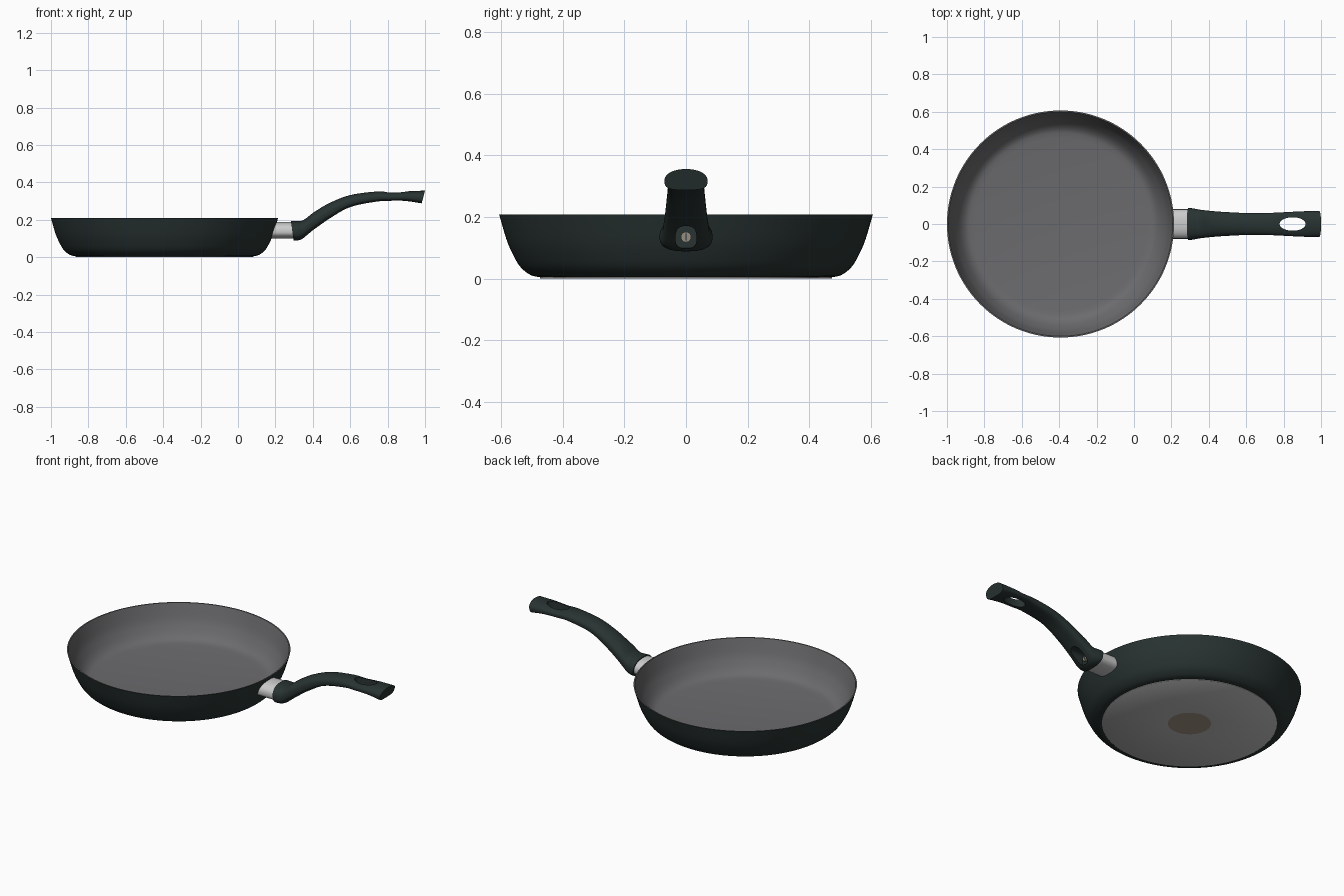
import bpy, bmesh, math

if "Cube" in bpy.data.objects:
    bpy.data.objects.remove(bpy.data.objects["Cube"])

CX, SEG = -0.393, 128          # pan centre and lathe resolution


def material(name, rgb):
    m = bpy.data.materials.new(name)
    m.diffuse_color = (*rgb, 1)
    m.use_nodes = True
    m.node_tree.nodes["Principled BSDF"].inputs["Base Color"].default_value = m.diffuse_color
    return m


DARK = material("dark green black", (0.021, 0.033, 0.031))
GREY = material("coating grey", (0.148, 0.145, 0.152))
BASE = material("base grey", (0.53, 0.53, 0.53))
BROWN = material("base centre brown", (0.38, 0.30, 0.24))
STEEL = material("steel", (0.60, 0.60, 0.60))
SCREW = material("screw metal", (0.30, 0.27, 0.22))


def finish(name, bm, mats):
    bmesh.ops.recalc_face_normals(bm, faces=bm.faces)
    me = bpy.data.meshes.new(name)
    bm.to_mesh(me)
    bm.free()
    ob = bpy.data.objects.new(name, me)
    bpy.context.collection.objects.link(ob)
    for m in mats:
        me.materials.append(m)
    return ob


def smooth(ob, angle=35):
    bpy.ops.object.select_all(action='DESELECT')
    ob.select_set(True)
    bpy.context.view_layer.objects.active = ob
    bpy.ops.object.shade_smooth_by_angle(angle=math.radians(angle))


def spline(pts, steps):
    """Catmull-Rom through points of any dimension."""
    out = []
    for i in range(len(pts) - 1):
        a, b, c, d = (pts[max(i - 1, 0)], pts[i], pts[i + 1], pts[min(i + 2, len(pts) - 1)])
        for k in range(steps):
            t = k / steps
            out.append(tuple(0.5 * (2 * q + (r - p) * t + (2 * p - 5 * q + 4 * r - s) * t * t
                                    + (3 * q - p - 3 * r + s) * t ** 3)
                             for p, q, r, s in zip(a, b, c, d)))
    return out + [tuple(pts[-1])]


def lathe(name, profile, mats, rule):
    """Revolve (radius, z) points about the pan axis; rule gives material per segment."""
    bm = bmesh.new()
    rings = []
    for r, z in profile:
        n = 1 if r < 1e-6 else SEG
        rings.append([bm.verts.new((CX + r * math.cos(2 * math.pi * i / SEG),
                                    r * math.sin(2 * math.pi * i / SEG), z)) for i in range(n)])
    for s, (a, b) in enumerate(zip(rings, rings[1:])):
        for i in range(SEG):
            j = (i + 1) % SEG
            vs = [a[i % len(a)], a[j % len(a)], b[j % len(b)], b[i % len(b)]]
            f = bm.faces.new(list(dict.fromkeys(vs)))
            f.material_index = rule(s)
    ob = finish(name, bm, mats)
    smooth(ob)
    return ob


def loft(name, rings, mat, caps=True):
    bm = bmesh.new()
    vr = [[bm.verts.new(p) for p in ring] for ring in rings]
    n = len(vr[0])
    for a, b in zip(vr, vr[1:]):
        for i in range(n):
            j = (i + 1) % n
            bm.faces.new((a[i], a[j], b[j], b[i]))
    if caps:
        bm.faces.new(vr[0])
        bm.faces.new(vr[-1])
    return finish(name, bm, [mat])


def superoval(w, h_up, h_dn, e_up=1.0, e_dn=1.0, n=48):
    """Cross-section (y, z) with separately shaped upper and lower halves."""
    pts = []
    for i in range(n):
        t = 2 * math.pi * i / n
        c, s = math.cos(t), math.sin(t)
        e, h = (e_up, h_up) if s >= 0 else (e_dn, h_dn)
        pts.append((w * math.copysign(abs(c) ** e, c), h * math.copysign(abs(s) ** e, s)))
    return pts


def cut(ob, cutter):
    cutter.hide_render = True
    mod = ob.modifiers.new("cut", 'BOOLEAN')
    mod.operation, mod.solver, mod.object = 'DIFFERENCE', 'EXACT', cutter
    bpy.ops.object.select_all(action='DESELECT')
    ob.select_set(True)
    bpy.context.view_layer.objects.active = ob
    bpy.ops.object.modifier_apply(modifier=mod.name)
    bpy.data.objects.remove(cutter, do_unlink=True)


# Pan body: dark outside, grey coating on the rim and inside
outer = spline([(0.476, 0.005), (0.505, 0.012), (0.537, 0.037), (0.561, 0.076),
                (0.583, 0.127), (0.607, 0.209)], 5)
inner = spline([(0.600, 0.209), (0.575, 0.127), (0.552, 0.081), (0.527, 0.047),
                (0.499, 0.027), (0.465, 0.020)], 5)
body = [(0, 0.005)] + outer + inner + [(0, 0.019)]
lathe("pan_body", body, [DARK, GREY], lambda s: 0 if s < len(outer) else 1)

# Base plate with brown centre disc
lathe("base_plate", [(0, 0), (0.117, 0), (0.472, 0), (0.475, 0.002), (0.475, 0.007), (0, 0.007)],
      [BASE, BROWN], lambda s: 1 if s == 0 else 0)


# Steel ferrule, its open near end following the pan wall
def wall_radius(z):
    for (r0, z0), (r1, z1) in zip(outer, outer[1:]):
        if z0 <= z <= z1:
            return r0 + (r1 - r0) * (z - z0) / (z1 - z0)
    return 0.6


sec = [(y, z + 0.138) for y, z in superoval(0.079, 0.050, 0.038, 0.85, 0.78)]
near = [(CX + math.sqrt(wall_radius(z) ** 2 - y * y) - 0.003, y, z) for y, z in sec]
smooth(loft("ferrule", [near, [(0.305, y, z) for y, z in sec]], STEEL, caps=False))

# Handle: stations of x at top, x at bottom, top z, bottom z, half width, lower squareness
stations = [(0.283, 0.297, 0.194, 0.089, 0.086, 0.75), (0.315, 0.322, 0.194, 0.090, 0.083, 0.75),
            (0.35, 0.35, 0.199, 0.102, 0.077, 0.72), (0.41, 0.41, 0.243, 0.150, 0.070, 0.65),
            (0.49, 0.49, 0.290, 0.207, 0.064, 0.6), (0.60, 0.60, 0.332, 0.268, 0.059, 0.6),
            (0.74, 0.74, 0.351, 0.297, 0.060, 0.6), (0.82, 0.82, 0.348, 0.301, 0.064, 0.6),
            (0.91, 0.90, 0.353, 0.300, 0.068, 0.6), (1.0, 0.982, 0.356, 0.288, 0.070, 0.6)]
rings = []
for xt, xb, zt, zb, w, e in spline(stations, 6):
    h = zt - zb
    ring = []
    for y, z in superoval(w, 0.55 * h, 0.45 * h, 0.85 if xt < 0.4 else 0.95, e):
        k = z / h + 0.45
        ring.append((xb + (xt - xb) * k, y, zb + h * k))
    rings.append(ring)
handle = loft("handle", rings, DARK)

# Hanging hole through the grip
oval = superoval(0.07, 0.036, 0.036)
cut(handle, loft("hole_cutter", [[(0.848 + a, b, z) for a, b in oval] for z in (0.2, 0.5)], DARK))

# Screw recess in the underside of the grip
rec = superoval(0.034, 0.036, 0.036, 0.8, 0.6)
cut(handle, loft("recess_cutter", [[(x, a, 0.135 + b) for a, b in rec] for x in (0.338, 0.5)], DARK))
smooth(handle)


# Screw with a dark slot
def disc(name, r_y, r_z, x0, x1, mat, e=1.0):
    ring = superoval(r_y, r_z, r_z, e, e, 32)
    smooth(loft(name, [[(x, a, 0.135 + b) for a, b in ring] for x in (x0, x1)], mat))


disc("screw_head", 0.017, 0.017, 0.33, 0.35, SCREW)
disc("screw_slot", 0.002, 0.011, 0.349, 0.351, DARK, 0.4)
